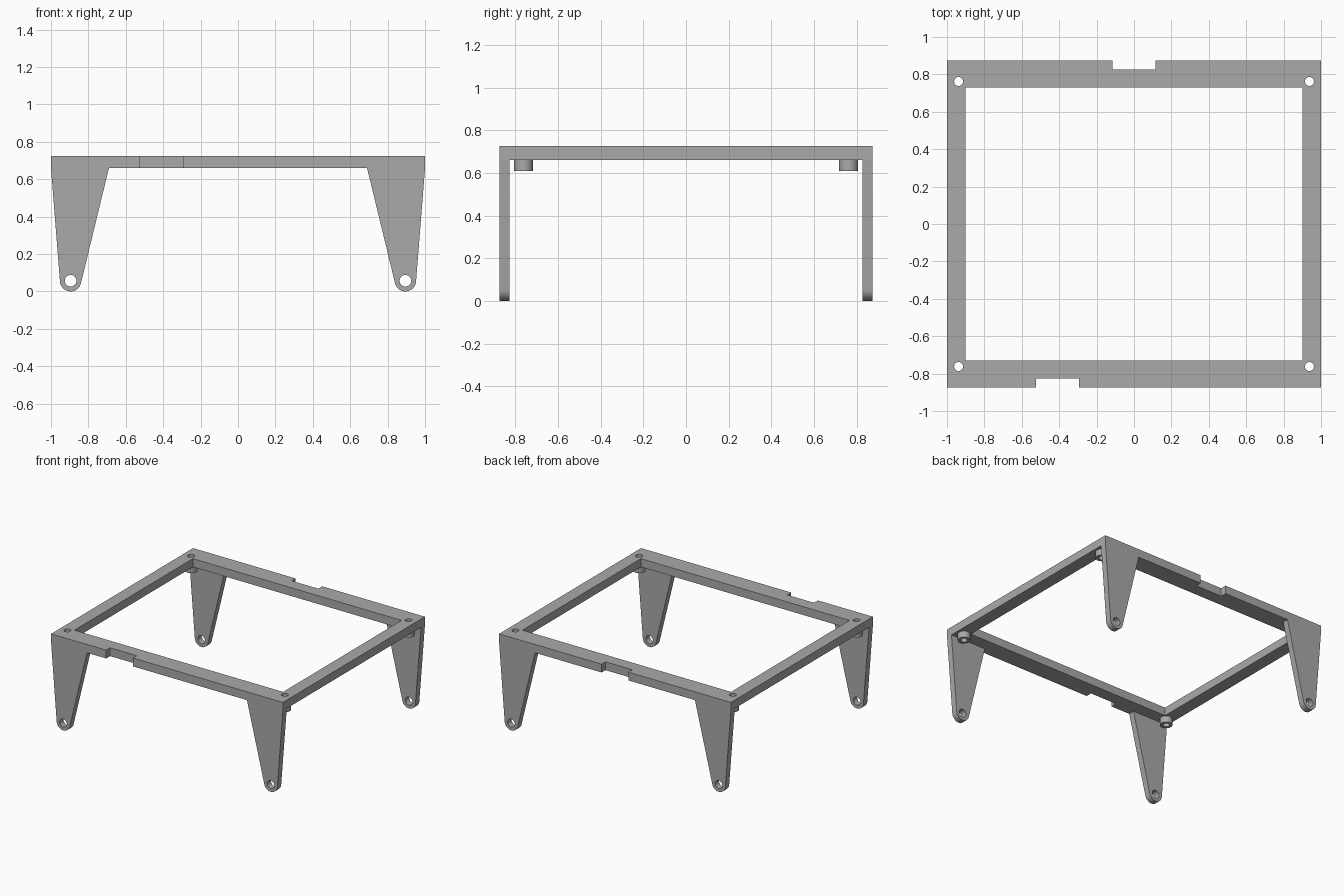
import bpy, bmesh
from math import atan2, acos, hypot, cos, sin, pi, radians
from mathutils import Matrix

cube = bpy.data.objects.get("Cube")
if cube:
    bpy.data.objects.remove(cube, do_unlink=True)

grey = bpy.data.materials.new("plain_grey")
grey.use_nodes = True
COLOUR = (0.4, 0.4, 0.4, 1)
grey.diffuse_color = COLOUR
grey.node_tree.nodes["Principled BSDF"].inputs["Base Color"].default_value = COLOUR

TOP, UNDER = 0.725, 0.66      # frame height range
DEPTH = 0.875                 # half depth of the frame
NOTCH = 0.048                 # notch depth, equal to leg thickness


def circle(cx, cy, r, n=32):
    return [(cx + r * cos(2 * pi * i / n), cy + r * sin(2 * pi * i / n)) for i in range(n)]


def plate(name, loops, thickness, matrix):
    """Extrude an outline with holes by thickness, centred on its own plane."""
    curve = bpy.data.curves.new(name, 'CURVE')
    curve.dimensions = '2D'
    curve.fill_mode = 'BOTH'
    curve.extrude = thickness / 2
    for loop in loops:
        spline = curve.splines.new('POLY')
        spline.points.add(len(loop) - 1)
        for point, (x, y) in zip(spline.points, loop):
            point.co = (x, y, 0, 1)
        spline.use_cyclic_u = True
    obj = bpy.data.objects.new(name, curve)
    bpy.context.collection.objects.link(obj)
    bpy.ops.object.select_all(action='DESELECT')
    obj.select_set(True)
    bpy.context.view_layer.objects.active = obj
    bpy.ops.object.convert(target='MESH')
    obj = bpy.context.object
    bm = bmesh.new()
    bm.from_mesh(obj.data)
    bm.transform(matrix)
    bmesh.ops.remove_doubles(bm, verts=bm.verts, dist=0.0001)
    bmesh.ops.recalc_face_normals(bm, faces=bm.faces)
    bm.to_mesh(obj.data)
    bm.free()
    obj.data.materials.clear()
    obj.data.materials.append(grey)
    bpy.ops.object.shade_smooth_by_angle(angle=radians(30))
    return obj


corners = [(sx, sy) for sx in (-1, 1) for sy in (-1, 1)]
SCREW_X, SCREW_Y, SCREW_R = 0.938, 0.762, 0.024

# Rectangular frame with an edge notch at front and back and four screw holes
inset = DEPTH - NOTCH
outline = [(-1, -DEPTH), (-0.525, -DEPTH), (-0.525, -inset), (-0.295, -inset),
           (-0.295, -DEPTH), (1, -DEPTH), (1, DEPTH), (0.115, DEPTH),
           (0.115, inset), (-0.115, inset), (-0.115, DEPTH), (-1, DEPTH)]
opening = [(-0.9, -0.73), (0.9, -0.73), (0.9, 0.73), (-0.9, 0.73)]
holes = [circle(sx * SCREW_X, sy * SCREW_Y, SCREW_R) for sx, sy in corners]
plate("frame", [outline, opening] + holes, TOP - UNDER,
      Matrix.Translation((0, 0, (TOP + UNDER) / 2)))

# Tapered leg profile: straight sides tangent to a rounded foot
FOOT_X, FOOT_R = 0.895, 0.057


def tangent_angle(x, side):
    dx, dz = x - FOOT_X, UNDER - FOOT_R
    return atan2(dz, dx) + side * acos(FOOT_R / hypot(dx, dz))


start, end = tangent_angle(1, -1), tangent_angle(0.69, 1) - 2 * pi
STEPS = 20
leg = [(0.69, UNDER), (1, UNDER)]
for i in range(STEPS + 1):
    a = start + (end - start) * i / STEPS
    leg.append((FOOT_X + FOOT_R * cos(a), FOOT_R + FOOT_R * sin(a)))
pivot = circle(FOOT_X, FOOT_R, 0.031)

for sx, sy in corners:
    place = ("front" if sy < 0 else "back") + ("_left" if sx > 0 else "_right")
    loops = [[(sx * x, z) for x, z in loop] for loop in (leg, pivot)]
    plate(place + "_leg", loops, NOTCH,
          Matrix.Translation((0, sy * (DEPTH - NOTCH / 2), 0)) @ Matrix.Rotation(pi / 2, 4, 'X'))
    # Hollow standoff under each screw hole
    plate(place + "_standoff", [circle(0, 0, 0.045), circle(0, 0, SCREW_R)], 0.05,
          Matrix.Translation((sx * SCREW_X, sy * SCREW_Y, UNDER - 0.025)))
